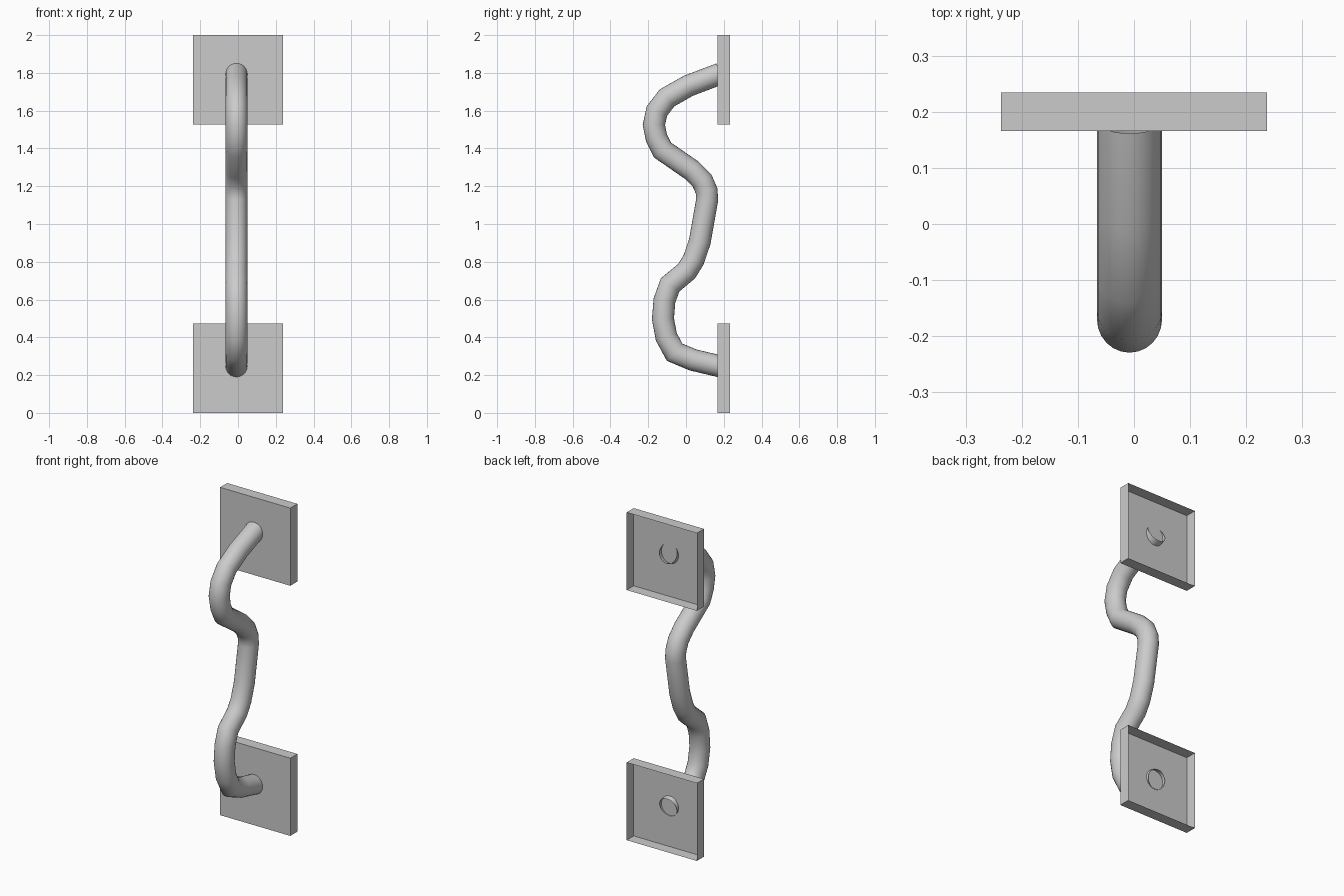
import bpy, bmesh, math
from mathutils import Vector

if "Cube" in bpy.data.objects:
    bpy.data.objects.remove(bpy.data.objects["Cube"])


def finish(bm, name):
    mesh = bpy.data.meshes.new(name)
    bm.to_mesh(mesh)
    bm.free()
    ob = bpy.data.objects.new(name, mesh)
    bpy.context.collection.objects.link(ob)
    return ob


# Mounting plates: thin shells, open at the back
def plate(name, zc):
    bm = bmesh.new()
    bmesh.ops.create_cube(bm, size=1)
    back = [f for f in bm.faces if f.normal.y > 0.9]
    bmesh.ops.delete(bm, geom=back, context='FACES_ONLY')
    bmesh.ops.scale(bm, vec=(0.474, 0.068, 0.474), verts=bm.verts)
    bmesh.ops.translate(bm, vec=(0, 0.2, zc), verts=bm.verts)
    return finish(bm, name)


plate("upper_plate", 1.763)
plate("lower_plate", 0.237)

# Wavy grip: open tube swept along a (y, z) path with mitred bends
path = [(.182, 1.796), (.013, 1.732), (-.10, 1.668), (-.154, 1.598),
        (-.170, 1.525), (-.156, 1.455), (-.125, 1.392), (.03, 1.285),
        (.085, 1.230), (.109, 1.175), (.112, 1.128), (.073, .907),
        (.04, .81), (.003, .75), (-.084, .678), (-.114, .595),
        (-.122, .498), (-.104, .402), (-.06, .321), (.038, .280),
        (.182, .246)]
CX, R, SIDES = -0.008, 0.058, 24
pts = [Vector(p) for p in path]
bm = bmesh.new()
rings = []
for i, p in enumerate(pts):
    a = (p - pts[max(i - 1, 0)]) if i else pts[1] - p
    b = (pts[i + 1] - p) if i < len(pts) - 1 else a
    a, b = a.normalized(), b.normalized()
    t = (a + b).normalized()
    side = Vector((-t.y, t.x)) * (R / t.dot(a))
    ring = []
    for k in range(SIDES):
        ang = 2 * math.pi * k / SIDES
        q = p + side * math.sin(ang)
        ring.append(bm.verts.new((CX + R * math.cos(ang), q.x, q.y)))
    rings.append(ring)
for r0, r1 in zip(rings, rings[1:]):
    for k in range(SIDES):
        n = (k + 1) % SIDES
        bm.faces.new((r0[k], r0[n], r1[n], r1[k])).smooth = True
bmesh.ops.recalc_face_normals(bm, faces=bm.faces)
# An open tube: make sure the normals point away from the path
bm.normal_update()
f = bm.faces[0]
c = f.calc_center_median()
if f.normal.x * (c.x - CX) < 0:
    bmesh.ops.reverse_faces(bm, faces=bm.faces)
finish(bm, "grip")
